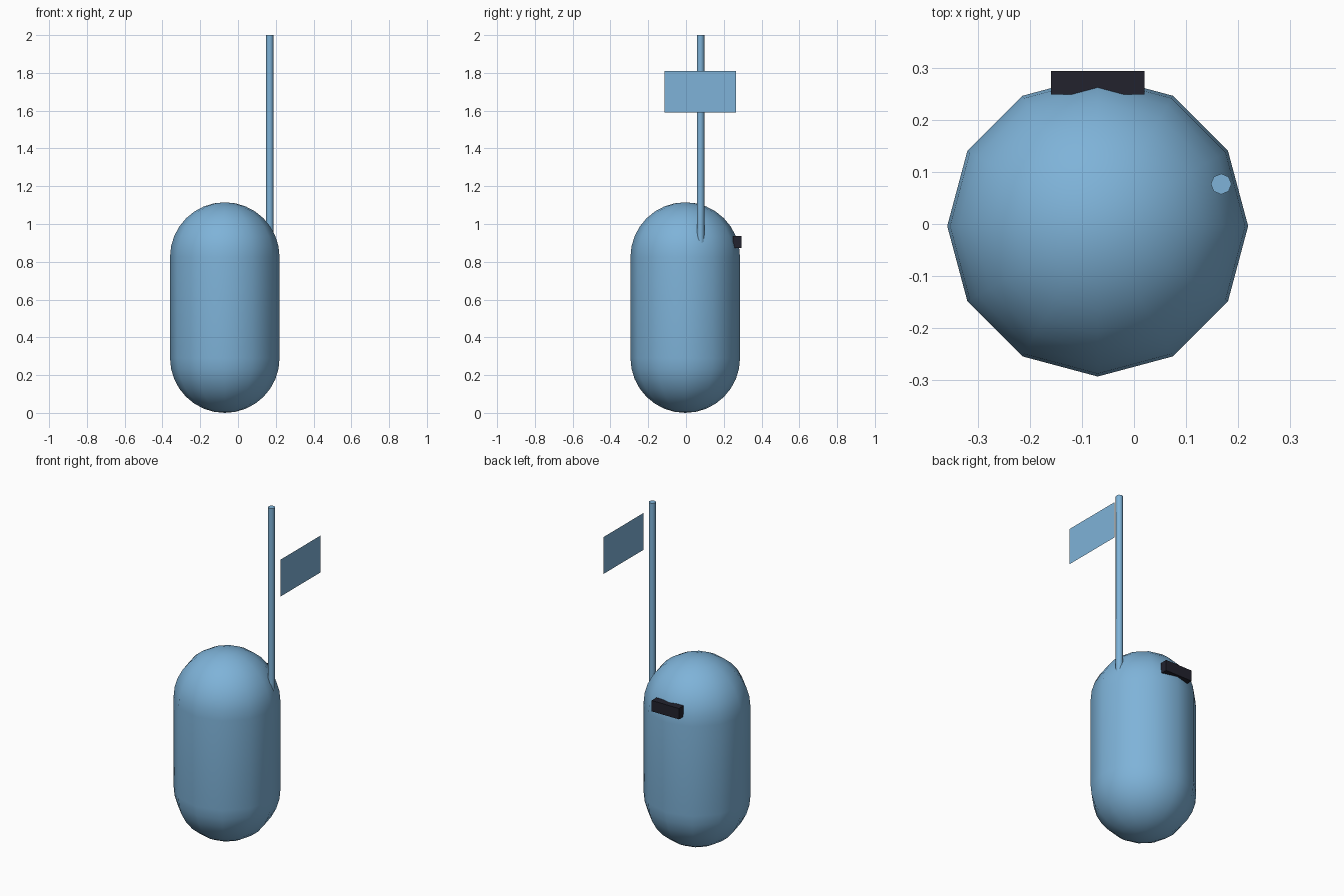
import bpy, bmesh
from math import sin, cos, pi, radians
from mathutils import Matrix, Vector

if "Cube" in bpy.data.objects:
    bpy.data.objects.remove(bpy.data.objects["Cube"], do_unlink=True)


def material(name, colour):
    mat = bpy.data.materials.new(name)
    mat.use_nodes = True
    mat.diffuse_color = (*colour, 1)
    mat.node_tree.nodes["Principled BSDF"].inputs["Base Color"].default_value = (*colour, 1)
    return mat


def finish(bm, name, mat, location, smooth=True):
    bmesh.ops.recalc_face_normals(bm, faces=bm.faces)
    mesh = bpy.data.meshes.new(name)
    bm.to_mesh(mesh)
    bm.free()
    mesh.materials.append(mat)
    obj = bpy.data.objects.new(name, mesh)
    obj.location = location
    bpy.context.collection.objects.link(obj)
    if smooth:
        bpy.ops.object.select_all(action="DESELECT")
        obj.select_set(True)
        bpy.context.view_layer.objects.active = obj
        bpy.ops.object.shade_smooth_by_angle(angle=radians(60))
    return obj


blue = material("sky_blue", (0.21, 0.45, 0.69))
black = material("dark_navy", (0.016, 0.016, 0.027))

# Capsule body: half-round, straight, half-round profile spun in twelve steps
RADIUS, HEIGHT, RINGS = 0.29, 1.115, 8
angles = [pi / 2 * i / RINGS for i in range(RINGS + 1)]
profile = [(RADIUS * sin(a), RADIUS * (1 - cos(a))) for a in angles]
profile += [(r, HEIGHT - z) for r, z in reversed(profile)]
bm = bmesh.new()
points = [bm.verts.new((r, 0, z)) for r, z in profile]
edges = [bm.edges.new(pair) for pair in zip(points, points[1:])]
bmesh.ops.spin(bm, geom=points + edges, cent=(0, 0, 0), axis=(0, 0, 1),
               angle=2 * pi, steps=12, use_duplicate=False)
bmesh.ops.remove_doubles(bm, verts=bm.verts, dist=0.0005)
finish(bm, "body", blue, (-0.07, -0.004, 0))

# Upright pole rising from the shoulder
POLE_BOTTOM, POLE_TOP = 0.85, 2.0
bm = bmesh.new()
bmesh.ops.create_cone(bm, cap_ends=True, segments=8, radius1=0.02, radius2=0.02,
                      depth=POLE_TOP - POLE_BOTTOM)
finish(bm, "flag_pole", blue, (0.168, 0.077, (POLE_TOP + POLE_BOTTOM) / 2))

# Thin flag sheet floating beside the pole, facing sideways
bm = bmesh.new()
corners = [(-0.19, -0.11), (0.19, -0.11), (0.19, 0.11), (-0.19, 0.11)]
bm.faces.new([bm.verts.new((0, y, z)) for y, z in corners])
finish(bm, "flag", blue, (0.36, 0.076, 1.7), smooth=False)

# Dark bar sunk into the back of the body
bm = bmesh.new()
bmesh.ops.create_cube(bm, size=1, matrix=Matrix.Diagonal(Vector((0.18, 0.045, 0.065, 1))))
finish(bm, "back_bar", black, (-0.07, 0.2725, 0.905), smooth=False)
